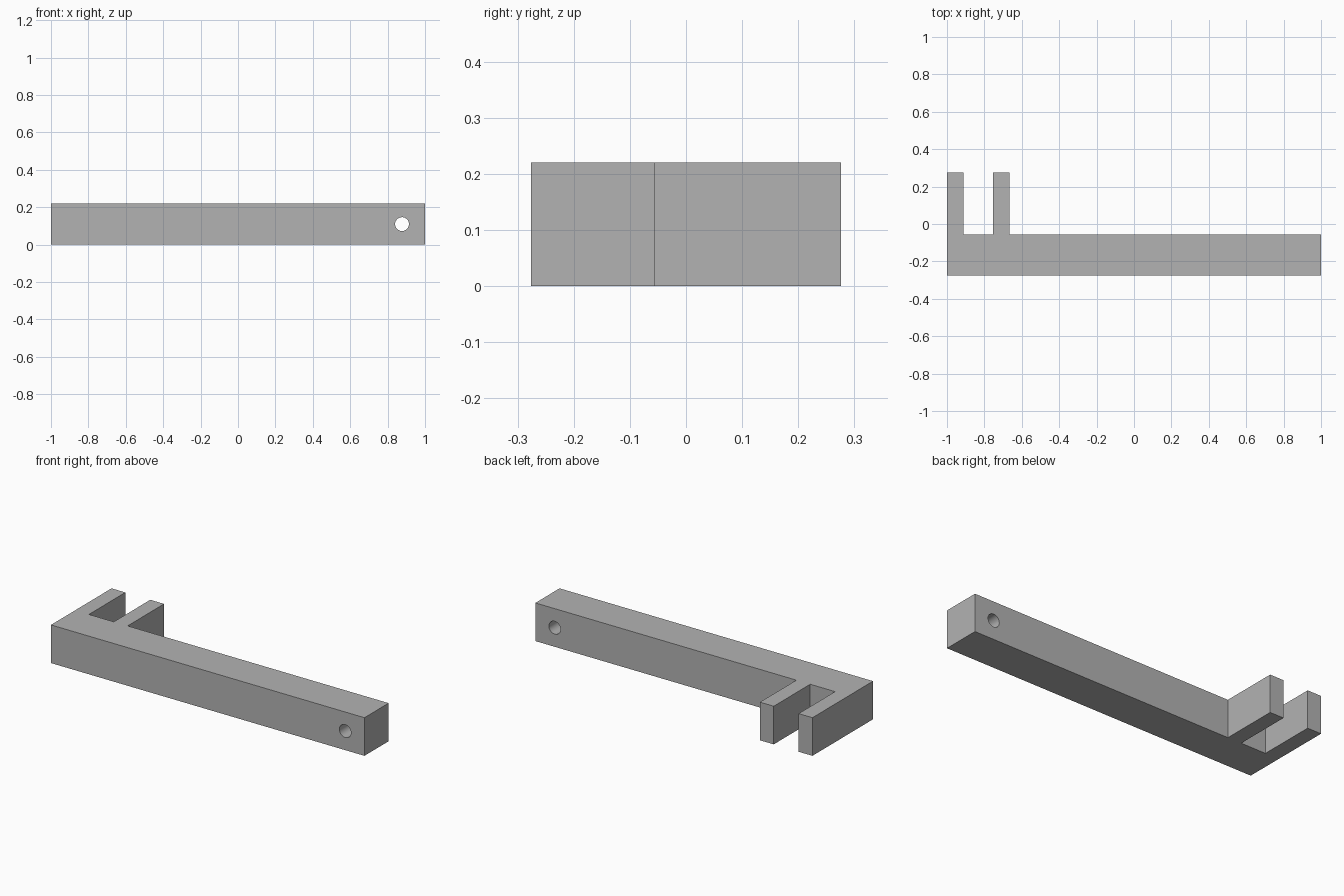
import bpy
import bmesh
from math import radians

cube = bpy.data.objects.get("Cube")
if cube:
    bpy.data.objects.remove(cube, do_unlink=True)

HEIGHT = 0.22
FRONT, BAR_BACK, PRONG_BACK = -0.276, -0.056, 0.276

grey = bpy.data.materials.new("plain grey")
grey.use_nodes = True
colour = (0.45, 0.45, 0.45, 1)
grey.diffuse_color = colour
grey.node_tree.nodes["Principled BSDF"].inputs["Base Color"].default_value = colour

# Forked bar: plan outline extruded upwards
outline = [
    (-1, FRONT), (1, FRONT), (1, BAR_BACK),
    (-0.665, BAR_BACK), (-0.665, PRONG_BACK), (-0.753, PRONG_BACK), (-0.753, BAR_BACK),
    (-0.912, BAR_BACK), (-0.912, PRONG_BACK), (-1, PRONG_BACK),
]
bm = bmesh.new()
base = bm.faces.new([bm.verts.new((x, y, 0)) for x, y in outline])
top = bmesh.ops.extrude_face_region(bm, geom=[base])["geom"]
bmesh.ops.translate(bm, vec=(0, 0, HEIGHT),
                    verts=[v for v in top if isinstance(v, bmesh.types.BMVert)])
bmesh.ops.recalc_face_normals(bm, faces=bm.faces)
mesh = bpy.data.meshes.new("forked_bar")
bm.to_mesh(mesh)
bm.free()
mesh.materials.append(grey)
bar = bpy.data.objects.new("forked_bar", mesh)
bpy.context.collection.objects.link(bar)

# Round pin hole through the plain end
bpy.ops.mesh.primitive_cylinder_add(
    vertices=32, radius=0.037, depth=0.5,
    location=(0.877, (FRONT + BAR_BACK) / 2, HEIGHT / 2), rotation=(radians(90), 0, 0))
cutter = bpy.context.object
cutter.name = "pin_hole_cutter"
cutter.data.materials.append(grey)
hole = bar.modifiers.new("pin_hole", "BOOLEAN")
hole.operation = "DIFFERENCE"
hole.solver = "EXACT"
hole.object = cutter

# Apply the cut, then smooth only the hole wall
bpy.ops.object.select_all(action="DESELECT")
bar.select_set(True)
bpy.context.view_layer.objects.active = bar
bpy.ops.object.modifier_apply(modifier=hole.name)
bpy.data.objects.remove(cutter, do_unlink=True)
bpy.ops.object.shade_smooth_by_angle(angle=radians(30))
